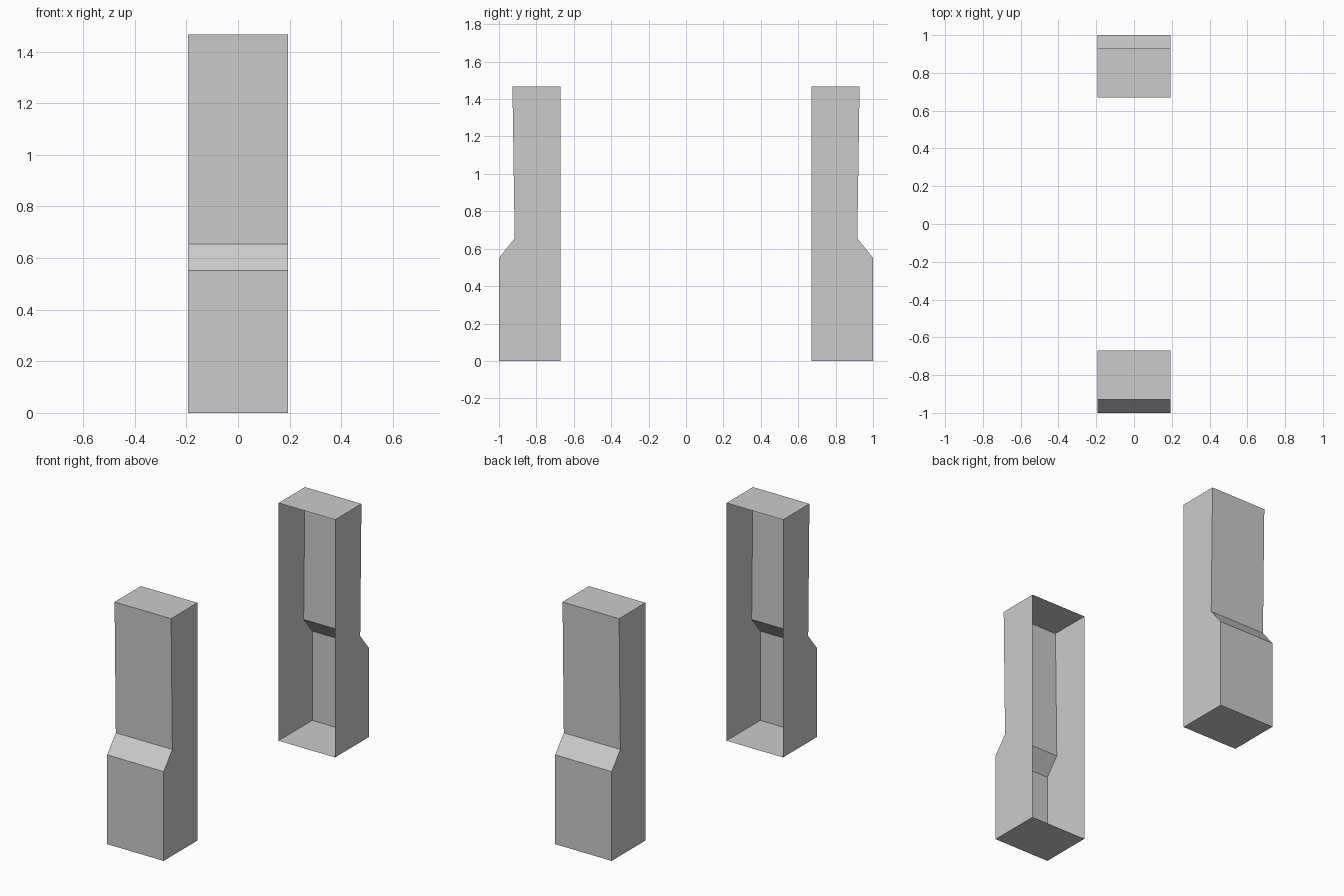
import bpy, bmesh

if "Cube" in bpy.data.objects:
    bpy.data.objects.remove(bpy.data.objects["Cube"])

HALF_WIDTH = 0.193
# side profile (y, z), running from the open inner edge around the outer side
PROFILE = [(0.671, 0), (1.0, 0), (1.0, 0.551), (0.916, 0.655),
           (0.928, 1.467), (0.671, 1.467)]


def make_pillar(name, side):
    """Thin pillar shell, open on the face towards the centre."""
    bm = bmesh.new()
    left = [bm.verts.new((-HALF_WIDTH, side * y, z)) for y, z in PROFILE]
    right = [bm.verts.new((HALF_WIDTH, side * y, z)) for y, z in PROFILE]
    bm.faces.new(left)
    bm.faces.new(right[::-1])
    # bottom, outer faces and top; the inner face stays open
    for i in range(len(PROFILE) - 1):
        bm.faces.new((left[i + 1], left[i], right[i], right[i + 1]))
    # orient normals outwards
    bm.normal_update()
    if bm.faces[:][0].normal.x > 0:
        bmesh.ops.reverse_faces(bm, faces=bm.faces[:])
    mesh = bpy.data.meshes.new(name)
    bm.to_mesh(mesh)
    bm.free()
    obj = bpy.data.objects.new(name, mesh)
    bpy.context.collection.objects.link(obj)
    return obj


# matching pair of pillars
make_pillar("front_pillar", -1)
make_pillar("back_pillar", 1)
